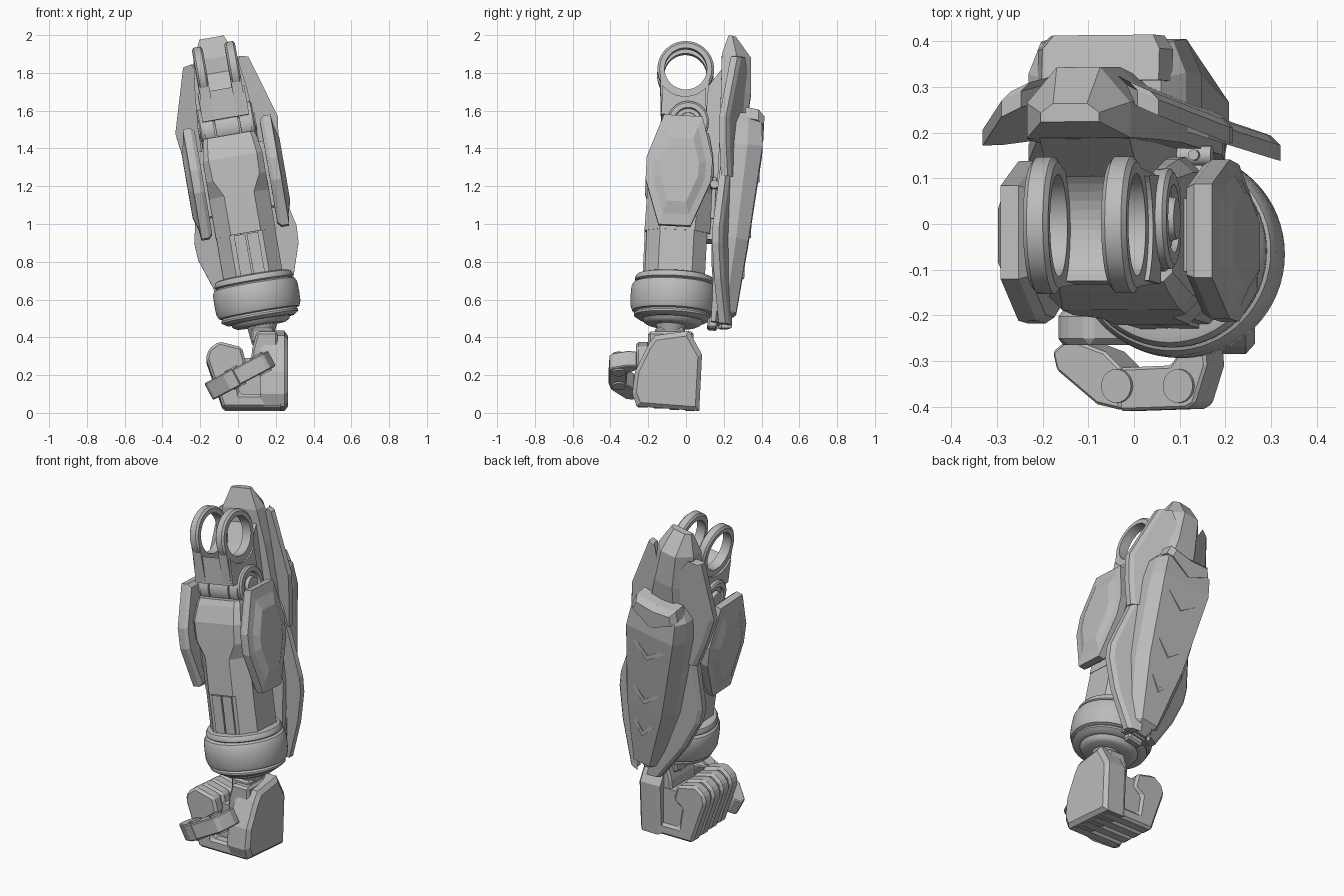
import bpy, bmesh, math
from mathutils import Matrix, Vector

cube = bpy.data.objects.get("Cube")
if cube:
    bpy.data.objects.remove(cube)

metal = bpy.data.materials.new("grey_metal")
metal.use_nodes = True
GREY = (0.5, 0.5, 0.5, 1)
metal.diffuse_color = GREY
for node in metal.node_tree.nodes:
    if node.type == 'BSDF_PRINCIPLED':
        node.inputs["Base Color"].default_value = GREY

# Leaning forearm frame: origin in the cuff, third axis towards the elbow
up = Vector((-0.205, 0.06, 1.19)).normalized()
right = (Vector((1, 0, 0)) - up * up.x).normalized()
back = up.cross(right)
ARM = Matrix.Translation((0.097, -0.065, 0.62)) @ Matrix((right, back, up)).transposed().to_4x4()
WORLD = Matrix.Identity(4)


def finish(name, bm, frame, bevel=0, smooth=False):
    bmesh.ops.recalc_face_normals(bm, faces=bm.faces)
    bm.transform(frame)
    mesh = bpy.data.meshes.new(name)
    bm.to_mesh(mesh)
    bm.free()
    mesh.materials.append(metal)
    obj = bpy.data.objects.new(name, mesh)
    bpy.context.collection.objects.link(obj)
    if bevel:
        mod = obj.modifiers.new("edge", 'BEVEL')
        mod.width = bevel
        mod.segments = 1
    if smooth:
        bpy.ops.object.select_all(action='DESELECT')
        obj.select_set(True)
        bpy.context.view_layer.objects.active = obj
        bpy.ops.object.shade_smooth_by_angle(angle=math.radians(35))


def loft(name, loops, frame=ARM, bevel=0, smooth=False, closed=False):
    """Skin a list of equal loops; cap the ends, or join them when closed."""
    bm = bmesh.new()
    rows = [[bm.verts.new(p) for p in loop] for loop in loops]
    n = len(rows[0])
    pairs = list(zip(rows, rows[1:]))
    if closed:
        pairs.append((rows[-1], rows[0]))
    else:
        bm.faces.new(rows[0])
        bm.faces.new(rows[-1])
    for a, b in pairs:
        for i in range(n):
            j = (i + 1) % n
            bm.faces.new((a[i], a[j], b[j], b[i]))
    finish(name, bm, frame, bevel, smooth)


def along(axis, p, t):
    return {'x': (t, p[0], p[1]), 'y': (p[0], t, p[1]), 'z': (p[0], p[1], t)}[axis]


def prism(name, pts, axis, a, b, frame=ARM, bevel=0):
    loft(name, [[along(axis, p, t) for p in pts] for t in (a, b)], frame, bevel)


def box(name, x, y, z, frame=ARM, bevel=0):
    rect = [(x[0], y[0]), (x[1], y[0]), (x[1], y[1]), (x[0], y[1])]
    prism(name, rect, 'z', z[0], z[1], frame, bevel)


def lathe(name, profile, axis, centre=(0, 0), frame=ARM, steps=48, closed=False):
    """Turn (radius, height) points about an axis through the centre."""
    loops = []
    for r, h in profile:
        ring = [(centre[0] + r * math.cos(k * math.tau / steps),
                 centre[1] + r * math.sin(k * math.tau / steps)) for k in range(steps)]
        loops.append([along(axis, p, h) for p in ring])
    loft(name, loops, frame, 0, True, closed)


def octagon(w, hu, v0, v1, c):
    return [(-hu, v0 + c, w), (-hu + c, v0, w), (hu - c, v0, w), (hu, v0 + c, w),
            (hu, v1 - c, w), (hu - c, v1, w), (-hu + c, v1, w), (-hu, v1 - c, w)]


def shell(w, hu, v0, v1, flat=0.58):
    vm = v0 + (v1 - v0) * 0.5
    return [(-hu, v0, w), (-hu, vm, w), (-hu * flat, v1, w),
            (hu * flat, v1, w), (hu, vm, w), (hu, v0, w)]


# Elbow fork: two rings on a saddle
RING = 1.202


def arc(r, a, b, n=12):
    angles = [math.radians(a + (b - a) * k / n) for k in range(n + 1)]
    return [(r * math.cos(t), RING + r * math.sin(t)) for t in angles]


for side, label in ((-1, "right"), (1, "left")):
    mid = side * 0.087
    lo, hi = mid - 0.028, mid + 0.028
    lathe(label + "_elbow_ring",
          [(0.112, lo), (0.138, lo), (0.15, lo + 0.01), (0.15, hi - 0.01), (0.138, hi), (0.112, hi)],
          'x', (0.003, RING), closed=True)
    prism(label + "_ring_lug", [(-0.115, 0.96), (0.125, 0.96)] + arc(0.135, -15, -165), 'x', lo, hi)
prism("fork_saddle", [(-0.115, 0.95), (0.125, 0.95)] + arc(0.15, -40, -140), 'x', -0.125, 0.125)

# Elbow hinge
for lo, hi in ((-0.125, -0.07), (-0.062, 0.062), (0.07, 0.125)):
    lathe("hinge_barrel", [(0.095, lo), (0.095, hi)], 'x', (0.01, 0.9))
for s, label in ((-1, "right"), (1, "left")):
    lathe(label + "_hinge_disc", [(0.11, s * 0.11), (0.11, s * 0.14), (0.1, s * 0.148), (0.075, s * 0.148),
                                  (0.07, s * 0.135), (0.05, s * 0.135), (0.045, s * 0.155), (0.02, s * 0.155)],
          'x', (0.03, 0.915))

# Forearm body
loft("upper_forearm", [octagon(0.86, 0.135, -0.105, 0.14, 0.02), octagon(0.83, 0.145, -0.125, 0.15, 0.025),
                       octagon(0.74, 0.16, -0.16, 0.17, 0.03), octagon(0.63, 0.16, -0.165, 0.18, 0.035),
                       octagon(0.54, 0.16, -0.168, 0.18, 0.08), octagon(0.33, 0.16, -0.172, 0.175, 0.08)])
loft("lower_forearm", [octagon(w, 0.158, -0.16, 0.16, 0.07) for w in (0.34, 0.08)])
for lo, hi in ((-0.065, -0.004), (0.004, 0.065)):
    box("front_panel", (lo, hi), (-0.17, -0.15), (0.1, 0.325))
box("plate_mount", (-0.19, 0.19), (-0.08, 0.08), (0.45, 0.8))

# Wrist cuff
lathe("wrist_cuff", [(0.1, 0.11), (0.18, 0.11), (0.2, 0.104), (0.21, 0.088), (0.21, 0.075), (0.2, 0.068),
                     (0.216, 0.06), (0.226, 0.04), (0.228, -0.01), (0.226, -0.065), (0.216, -0.09),
                     (0.198, -0.095), (0.206, -0.105), (0.206, -0.115), (0.18, -0.132), (0.16, -0.132),
                     (0.15, -0.15), (0.13, -0.16), (0.06, -0.16)], 'z', steps=64)

# Side plates with raised centres
PLATE = [(-0.1, 0.93), (0.105, 0.93), (0.17, 0.7), (0.165, 0.58),
         (0.07, 0.34), (-0.1, 0.34), (-0.18, 0.58), (-0.18, 0.7)]
for side, label in ((-1, "right"), (1, "left")):
    loft(label + "_side_plate",
         [[(side * u, v * k, 0.635 + (w - 0.635) * k) for v, w in PLATE]
          for u, k in ((0.175, 0.93), (0.195, 1), (0.235, 1), (0.242, 0.8), (0.262, 0.58))])

# Back armour: spine, outer shield and link to the elbow
loft("spine_plate", [shell(1.4, 0.065, 0.22, 0.26), shell(1.29, 0.115, 0.19, 0.345, 0.42),
                     shell(1.1, 0.14, 0.195, 0.355, 0.42), shell(0.85, 0.155, 0.2, 0.33),
                     shell(0.3, 0.15, 0.2, 0.3), shell(-0.14, 0.08, 0.205, 0.25)])
loft("back_shield", [shell(0.98, 0.13, 0.29, 0.38, 0.8), shell(0.92, 0.175, 0.28, 0.42, 0.84),
                     shell(0.8, 0.19, 0.27, 0.43, 0.82), shell(0.3, 0.165, 0.25, 0.38, 0.7),
                     shell(-0.08, 0.09, 0.22, 0.335), shell(-0.13, 0.06, 0.22, 0.27)])
CREST = [(-0.13, 1.01), (0, 0.995), (0.13, 1.01), (0.15, 0.95), (0, 0.87), (-0.15, 0.95)]
loft("shield_crest", [[(u * k, v, 0.93 + (w - 0.93) * k - drop) for u, w in CREST]
                      for v, k, drop in ((0.33, 1, 0), (0.4, 1, 0.01), (0.432, 0.85, 0.03))])
for w, hu, v in ((0.66, 0.1, 0.422), (0.36, 0.085, 0.392), (0.14, 0.065, 0.368)):
    prism("shield_chevron", [(-hu, w + 0.08), (0, w), (hu, w + 0.08), (hu, w + 0.05), (0, w - 0.03),
                             (-hu, w + 0.05)], 'y', v - 0.04, v)
prism("elbow_link", [(0.03, 1.0), (0.115, 1.1), (0.22, 1.25), (0.24, 1.15), (0.23, 0.6), (0.13, 0.6),
                     (0.05, 0.83)], 'x', -0.1, 0.1)
box("back_link", (-0.07, 0.07), (0.12, 0.23), (0.3, 0.62))
box("shield_foot", (-0.05, 0.05), (0.185, 0.24), (-0.17, -0.1), bevel=0.01)

# Back wings, swept forward towards their outer edges
UPPER = [(0.09, 1.2), (0.13, 1.28), (0.175, 1.27), (0.275, 0.93), (0.255, 0.78), (0.22, 0.62), (0.1, 0.65)]
LOWER = [(0.14, 0.8), (0.19, 0.72), (0.275, 0.34), (0.27, 0.25), (0.21, 0.07), (0.1, -0.15), (0.05, -0.15)]
for side, label in ((-1, "right"), (1, "left")):
    for part, pts, v, slope in (("upper", UPPER, 0.272, 0.45), ("lower", LOWER, 0.245, 0.33)):
        loft(label + "_" + part + "_wing",
             [[(side * (u - cut), v - slope * (u - 0.1) + d, w) for u, w in pts]
              for d, cut in ((0, 0), (0.035, 0), (0.055, 0.02))])
    lathe(label + "_link_pin", [(0.022, side * 0.1), (0.022, side * 0.175)], 'x', (0.185, 0.58), steps=16)
    lathe(label + "_link_rod", [(0.012, 0.4), (0.012, 0.62)], 'z', (side * 0.14, 0.185), steps=12)

# Wrist joint
lathe("wrist_post", [(0.05, 0.36), (0.09, 0.5)], 'z', (0.125, -0.08), WORLD, 24)
box("wrist_block", (0.07, 0.19), (-0.165, -0.005), (0.37, 0.45), WORLD, 0.01)

# Fist: back of hand, heel, palm and curled fingers
HAND = [(-0.165, 0.41), (0.015, 0.435), (0.085, 0.31), (0.07, 0.01), (-0.26, 0.035),
        (-0.285, 0.1), (-0.27, 0.22), (-0.2, 0.36)]
loft("back_of_hand", [[(x, -0.1 + (y + 0.1) * k, 0.2 + (z - 0.2) * k) for y, z in HAND]
                      for x, k in ((0.12, 0.95), (0.14, 1), (0.245, 1), (0.265, 0.88))], WORLD)
prism("hand_heel", [(0.075, 0.34), (0.1, 0.43), (0.21, 0.43), (0.21, 0.2), (0.17, 0.22), (0.07, 0.28)],
      'y', -0.2, 0.04, WORLD, 0.012)
box("palm", (-0.08, 0.15), (-0.19, 0.045), (0.05, 0.29), WORLD)
FINGER = [(0.24, 0.01), (-0.08, 0.01), (-0.1, 0.07), (-0.17, 0.27), (-0.155, 0.32), (-0.1, 0.36),
          (0.02, 0.33), (0.045, 0.24), (-0.01, 0.2), (0.01, 0.08), (0.24, 0.08)]
for k in range(4):
    y = -0.265 + k * 0.083
    lift = 0.018 - 0.006 * k
    prism("finger", [(x, z + lift) for x, z in FINGER], 'y', y, y + 0.076, WORLD, 0.014)

# Thumb across the front
THUMB = Matrix.Translation((0.02, -0.35, 0.205)) @ Matrix.Rotation(math.radians(-28), 4, 'Y')
prism("thumb_base", [(0.175, 0.09), (0.18, 0.04), (0.15, -0.045), (0.13, -0.055), (-0.035, -0.06),
                     (-0.035, 0.035), (0.09, 0.04), (0.13, 0.09)], 'z', -0.046, 0.046, THUMB, 0.006)
prism("thumb_tip", [(-0.03, -0.058), (-0.09, -0.045), (-0.19, 0.03), (-0.2, 0.07), (-0.16, 0.1),
                    (-0.07, 0.07), (-0.03, 0.035)], 'z', -0.05, 0.05, THUMB, 0.006)
for x in (-0.038, 0.115):
    lathe("thumb_joint", [(0.037, -0.055), (0.037, 0.055)], 'z', (x, -0.005), THUMB, 24)
